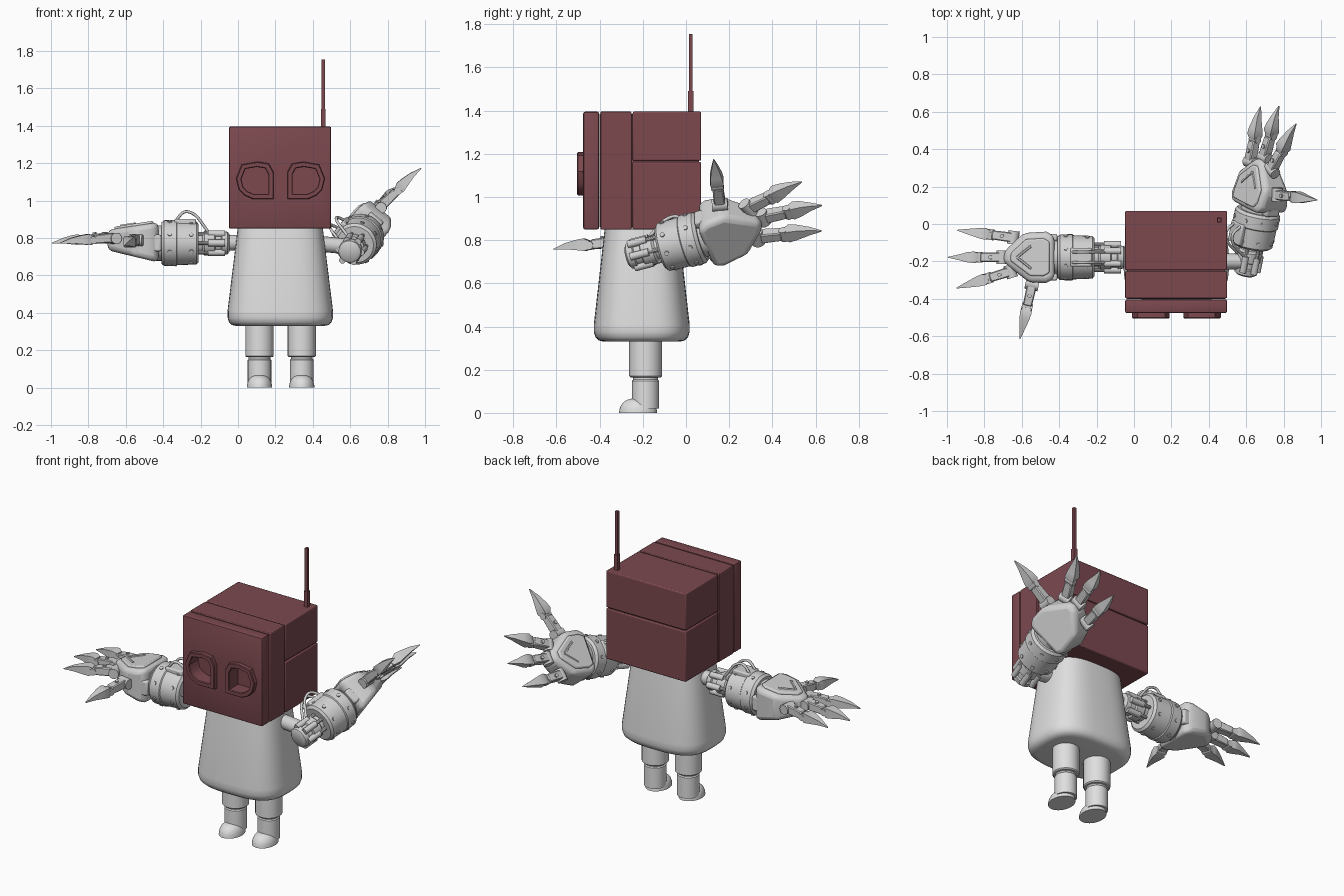
import bpy, bmesh
from math import cos, sin, pi, radians
from mathutils import Vector, Matrix

cube = bpy.data.objects.get("Cube")
if cube:
    bpy.data.objects.remove(cube, do_unlink=True)


def material(name, rgb):
    m = bpy.data.materials.new(name)
    m.use_nodes = True
    m.diffuse_color = (*rgb, 1)
    m.node_tree.nodes["Principled BSDF"].inputs["Base Color"].default_value = (*rgb, 1)
    return m


MAROON = material("maroon", (0.2, 0.066, 0.078))
PALE = material("pale grey", (0.74, 0.74, 0.74))
GREY = material("limb grey", (0.64, 0.64, 0.64))
WORLD = Matrix.Identity(4)
parts = []


def loft(name, rings, mat, M=WORLD, bevel=0.0, segments=2, closed=False):
    """Skin matching rings of points, with end caps unless closed on itself."""
    bm = bmesh.new()
    loops = [[bm.verts.new(M @ Vector(p)) for p in ring] for ring in rings]
    n = len(rings[0])
    pairs = list(zip(loops, loops[1:])) + ([(loops[-1], loops[0])] if closed else [])
    for a, b in pairs:
        for i in range(n):
            j = (i + 1) % n
            bm.faces.new((a[i], a[j], b[j], b[i]))
    if not closed:
        bm.faces.new(loops[0])
        bm.faces.new(loops[-1])
    bmesh.ops.recalc_face_normals(bm, faces=bm.faces)
    mesh = bpy.data.meshes.new(name)
    bm.to_mesh(mesh)
    bm.free()
    mesh.materials.append(mat)
    ob = bpy.data.objects.new(name, mesh)
    bpy.context.collection.objects.link(ob)
    if bevel:
        mod = ob.modifiers.new("bevel", "BEVEL")
        mod.width, mod.segments = bevel, segments
    parts.append(ob)
    return ob


def box(name, lo, hi, mat, M=WORLD, bevel=0.0):
    (a, b, c), (d, e, f) = lo, hi
    return loft(name, [[(a, b, z), (d, b, z), (d, e, z), (a, e, z)] for z in (c, f)], mat, M, bevel)


def turned(name, base, direction, profile, mat, M=WORLD, sides=24):
    """Lathe a (distance, radius) profile along a direction."""
    q = Vector(direction).to_track_quat("Z", "Y")
    rings = [[Vector(base) + q @ Vector((r * cos(2 * pi * i / sides), r * sin(2 * pi * i / sides), t))
              for i in range(sides)] for t, r in profile]
    return loft(name, rings, mat, M)


def rod(name, p0, p1, r, mat, M=WORLD, sides=16):
    d = Vector(p1) - Vector(p0)
    return turned(name, p0, d, [(0, r), (d.length, r)], mat, M, sides)


def oval(cx, cy, z, a, b, power=2.0, n=48):
    def bend(c):
        return abs(c) ** (2 / power) * (1 if c > 0 else -1)
    return [(cx + a * bend(cos(2 * pi * i / n)), cy + b * bend(sin(2 * pi * i / n)), z) for i in range(n)]


# Head: blocks around a core, with seams between them
X0, X1, Y0, Y1, Z0, Z1, MID = -0.047, 0.497, -0.476, 0.07, 0.85, 1.395, 1.165
box("head_core", (X0 + .01, -.40, Z0 + .01), (X1 - .01, Y1 - .01, Z1 - .01), MAROON)
face = box("head_face", (X0, Y0, Z0), (X1, -.403, Z1), MAROON, bevel=.008)
box("head_band", (X0, -.397, Z0), (X1, -.253, Z1), MAROON, bevel=.004)
box("head_rear_lower", (X0, -.247, Z0), (X1, Y1, MID - .003), MAROON, bevel=.006)
box("head_rear_upper", (X0, -.247, MID + .003), (X1, Y1, Z1), MAROON, bevel=.006)

# Eyes: raised rims around recesses; outline is relative to the eye centre
outline = [(.1, -.1), (.1, .045), (.075, .09), (.015, .1), (-.07, .085),
           (-.1, .01), (-.085, -.05), (-.055, -.08), (-.01, -.1)]
for side, cx in (("right", .09), ("left", .364)):
    s = 1 if side == "right" else -1

    def rim(k, y):
        return [(cx + s * k * x, y, 1.108 + k * z) for x, z in outline]
    cutter = loft("eye_cutter", [rim(.72, -.6), rim(.72, -.415)], MAROON)
    parts.remove(cutter)
    mod = face.modifiers.new("eye_recess", "BOOLEAN")
    mod.operation, mod.object, mod.solver = "DIFFERENCE", cutter, "EXACT"
    bpy.context.view_layer.objects.active = face
    for m in [m.name for m in face.modifiers]:
        bpy.ops.object.modifier_apply(modifier=m)
    bpy.data.objects.remove(cutter, do_unlink=True)
    loft("eye_rim_" + side, [rim(1, -.47), rim(1, -.5), rim(.96, -.505),
                             rim(.76, -.505), rim(.72, -.5), rim(.72, -.47)], MAROON, closed=True)

# Antenna
box("antenna_base", (.443, .009, 1.39), (.467, .035, 1.49), MAROON)
box("antenna_tip", (.446, .013, 1.48), (.464, .031, 1.755), MAROON)

# Body: flared rounded-square shell
CX, CY = .226, -.205
loft("body", [oval(CX, CY, z, a, b, 3.0) for z, a, b in (
    (.33, .235, .175), (.335, .258, .198), (.35, .274, .214), (.375, .282, .222),
    (.41, .282, .222), (.85, .228, .172))], PALE)

# Legs and feet
for side, x in (("right", .115), ("left", .341)):
    turned("leg_" + side, (x, -.187, 0), (0, 0, 1),
           [(.02, .063), (.148, .063), (.154, .058), (.163, .058), (.164, .07),
            (.17, .076), (.36, .076)], PALE)
    loft("foot_" + side, [oval(x, -.222, .068 * sin(t), .068 * cos(t) ** .7, .088 * cos(t) ** .7, n=32)
                          for t in (0, .25, .5, .75, 1, 1.25, 1.45)], PALE)

# Shoulder stubs
rod("shoulder_stub_right", (.03, -.18, .775), (-.07, -.18, .775), .042, GREY)
rod("shoulder_stub_left", (.43, -.2, .77), (.58, -.2, .755), .042, GREY)


def finger(name, base, tip, M):
    """Hinge, square knuckle link and curved claw."""
    base, tip = Vector(base), Vector(tip)
    d = (tip - base).normalized()
    s = Vector((0, 0, 1)).cross(d).normalized()
    up = d.cross(s)
    length = (tip - base).length

    def block(part, sections, bevel=0):
        loft(name + part, [[base + d * t + s * i * a + up * (j * b + h)
                            for i, j in ((-1, -1), (1, -1), (1, 1), (-1, 1))]
                           for t, a, b, h in sections], GREY, M, bevel, 1)
    rod(name + "_hinge", base - s * .036, base + s * .036, .03, GREY, M)
    block("_link", [(-.02, .02, .022, 0), (.03, .026, .026, .005), (.115, .024, .023, .004)], .005)
    joint = base + d * .125
    rod(name + "_joint", joint - s * .029, joint + s * .029, .02, GREY, M)
    rod(name + "_bolt", base + d * .06, base + d * .06 + up * .038, .011, GREY, M, 10)
    block("_claw", [(.125, .021, .02, .003), (.15, .031, .029, .006), (.185, .027, .024, .008),
                    (length - .06, .015, .014, .008), (length, .002, .002, 0)])


def arm(side, M):
    """Local axes: x along the arm, y toward the thumb, z out of the hand's back."""
    def n(part):
        return part + "_" + side
    # upper joint with pistons
    turned(n("upper_arm"), (0, 0, 0), (1, 0, 0), [(-.265, .045), (-.255, .06), (-.225, .064), (-.22, .055),
           (-.19, .055), (-.185, .066), (-.13, .066), (-.12, .055), (-.08, .055)], GREY, M)
    for i in range(6):
        a = pi * i / 3
        y, z = .068 * cos(a), .058 * sin(a)
        rod(n("piston"), (-.24, y, z), (-.15, y, z), .018, GREY, M, 12)
        rod(n("piston_shaft"), (-.16, y, z), (-.08, y, z), .01, GREY, M, 10)
    # forearm cuff with raised bands and bolts
    turned(n("forearm_cuff"), (0, 0, 0), (1, 0, 0), [(-.1, .08), (-.1, .1), (-.088, .114), (-.04, .116),
           (.015, .118), (.02, .124), (.085, .122), (.1, .11), (.1, .095), (.15, .095)], GREY, M, 32)
    for i in range(8):
        a = pi * (i + .5) / 4
        for u, r in ((-.06, .121), (.055, .128)):
            rod(n("cuff_bolt"), (u, .1 * cos(a), .1 * sin(a)), (u, r * cos(a), r * sin(a)), .011, GREY, M, 10)
    box(n("cuff_plate"), (-.085, -.05, .09), (.03, .05, .13), GREY, M, .008)
    # arched cables
    for y in (-.028, .028):
        cv = bpy.data.curves.new(n("cable"), "CURVE")
        cv.dimensions, cv.bevel_depth, cv.bevel_resolution = "3D", .008, 2
        path = [(.02, .12), (-.005, .16), (-.04, .172), (-.085, .15), (-.115, .11), (-.15, .06)]
        sp = cv.splines.new("NURBS")
        sp.points.add(len(path) - 1)
        for p, (u, w) in zip(sp.points, path):
            p.co = (*(M @ Vector((u, y, w))), 1)
        sp.use_endpoint_u, sp.order_u = True, 3
        cv.materials.append(GREY)
        bpy.context.collection.objects.link(bpy.data.objects.new(n("cable"), cv))
    # palm wedge and back plate
    shape = [(.115, -.115), (.16, -.137), (.28, -.13), (.385, -.03), (.39, .025),
             (.25, .135), (.16, .137), (.115, .115)]

    def top(u):
        return .112 - .15 * (u - .11)
    loft(n("palm"), [[(u, v, -.105 + .24 * (u - .11)) for u, v in shape],
                     [(u, v, top(u)) for u, v in shape]], GREY, M, .03, 3)
    small = [(.23 + .76 * (u - .23), .74 * v) for u, v in shape]
    loft(n("hand_plate"), [[(u, v, top(u) + h) for u, v in small] for h in (-.02, .012)], GREY, M, .008)
    for e in (-1, 1):
        rod(n("hand_chevron"), (.315, 0, top(.315) + .01), (.24, .06 * e, top(.24) + .01), .008, GREY, M, 6)
        box(n("wrist_block"), (.1, e * .105 - .02, -.045), (.19, e * .105 + .02, .045), GREY, M, .01)
    # fingers and thumb
    finger(n("outer_finger"), (.335, -.105, .025), (.635, -.145, 0), M)
    finger(n("middle_finger"), (.395, 0, .025), (.685, 0, 0), M)
    finger(n("inner_finger"), (.35, .075, .025), (.64, .165, 0), M)
    finger(n("thumb"), (.235, .145, .015), (.3, .437, -.015), M)


def frame(origin, u, v, w):
    return Matrix.Translation(origin) @ Matrix((u, v, w)).transposed().to_4x4()


# Right arm straight out, left arm swung back with its palm turned
arm("right", frame((-.31, -.178, .773), (-1, 0, 0), (0, -1, 0), (0, 0, 1)))
u = Vector((.19, .95, .25)).normalized()
v = Vector((.61, -.29, .73))
v = (v - u * v.dot(u)).normalized()
arm("left", frame((.645, -.02, .79), u, v, v.cross(u)))

# Smooth rounded parts, keep hard edges
bpy.ops.object.select_all(action="DESELECT")
for ob in parts:
    ob.select_set(True)
bpy.context.view_layer.objects.active = parts[0]
bpy.ops.object.shade_smooth_by_angle(angle=radians(35))
